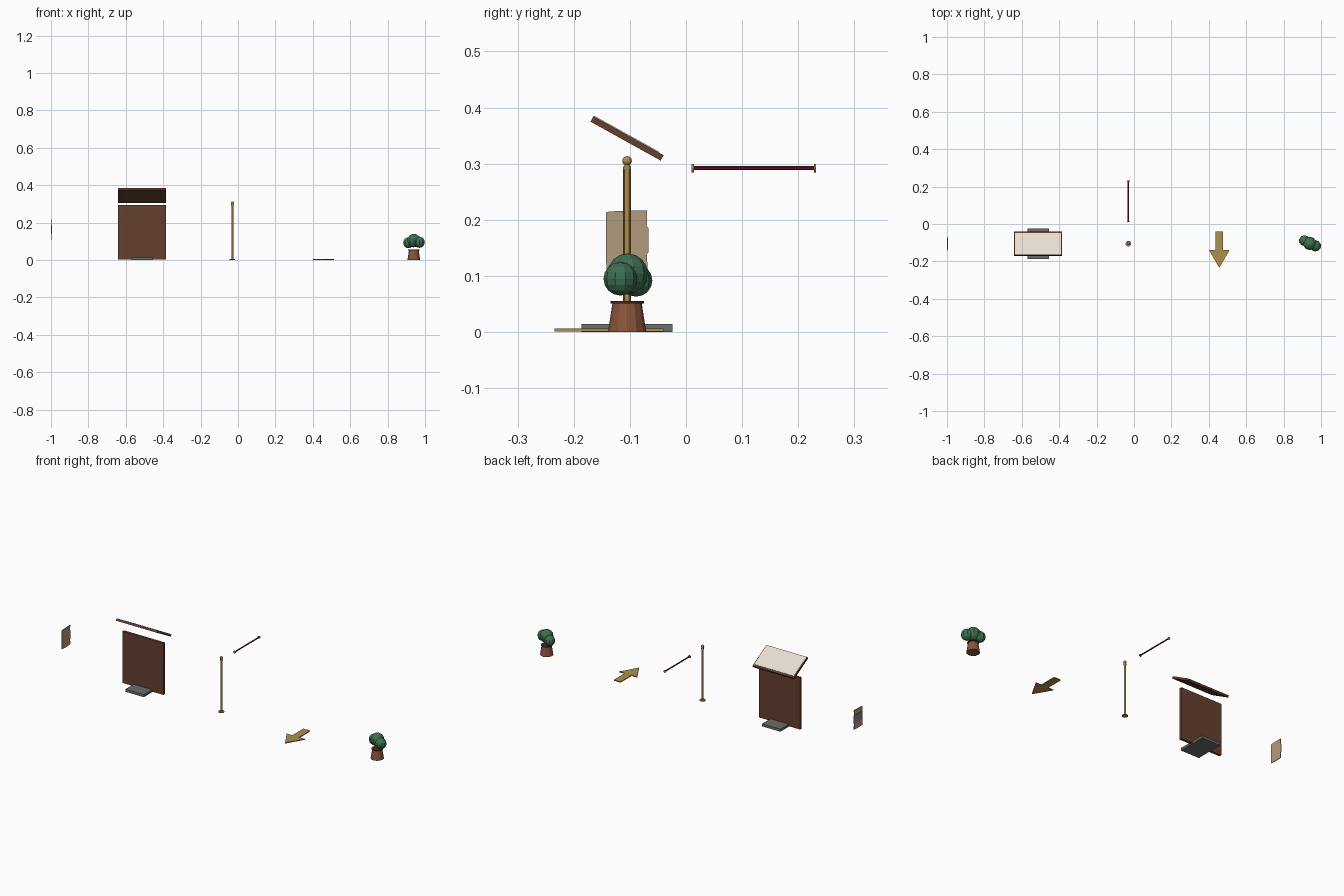
import bpy, bmesh, math
from mathutils import Vector

if "Cube" in bpy.data.objects:
    bpy.data.objects.remove(bpy.data.objects["Cube"])


def material(name, rgb):
    m = bpy.data.materials.new(name)
    m.diffuse_color = (*rgb, 1)
    m.use_nodes = True
    m.node_tree.nodes["Principled BSDF"].inputs["Base Color"].default_value = m.diffuse_color
    return m


WOOD = material("wood", (0.13, 0.05, 0.028))
CREAM = material("cream", (0.80, 0.73, 0.63))
GREY = material("grey_metal", (0.15, 0.15, 0.145))
BRASS = material("brass", (0.43, 0.28, 0.07))
RED = material("rope_red", (0.15, 0.01, 0.025))
CLAY = material("clay", (0.25, 0.09, 0.045))
DARK = material("dark_clay", (0.07, 0.02, 0.012))
LEAF = material("leaf", (0.05, 0.16, 0.085))
PAPER = material("paper", (0.44, 0.33, 0.20))
INK = material("faded_ink", (0.26, 0.25, 0.23))


def finish(name, bm, mat, loc=(0, 0, 0), rot=(0, 0, 0), smooth=False):
    bmesh.ops.recalc_face_normals(bm, faces=bm.faces)
    me = bpy.data.meshes.new(name)
    bm.to_mesh(me)
    bm.free()
    me.materials.append(mat)
    for p in me.polygons:
        p.use_smooth = smooth
    ob = bpy.data.objects.new(name, me)
    ob.location, ob.rotation_euler = loc, rot
    bpy.context.collection.objects.link(ob)
    return ob


def box(name, size, loc, mat, rot=(0, 0, 0)):
    bm = bmesh.new()
    bmesh.ops.create_cube(bm, size=1)
    bmesh.ops.scale(bm, vec=size, verts=bm.verts)
    return finish(name, bm, mat, loc, rot)


def cone(name, r1, r2, depth, loc, mat, sides=12, rot=(0, 0, 0)):
    bm = bmesh.new()
    bmesh.ops.create_cone(bm, cap_ends=True, segments=sides,
                          radius1=r1, radius2=r2, depth=depth)
    return finish(name, bm, mat, loc, rot)


def ball(name, r, loc, mat, u=12, v=8):
    bm = bmesh.new()
    bmesh.ops.create_uvsphere(bm, u_segments=u, v_segments=v, radius=r)
    return finish(name, bm, mat, loc)


def plate(name, pts, thickness, mat):
    """Flat outline of 3D points, extruded along the thickness vector."""
    bm = bmesh.new()
    face = bm.faces.new([bm.verts.new(p) for p in pts])
    ext = bmesh.ops.extrude_face_region(bm, geom=[face], use_keep_orig=True)
    verts = [e for e in ext["geom"] if isinstance(e, bmesh.types.BMVert)]
    bmesh.ops.translate(bm, vec=Vector(thickness), verts=verts)
    return finish(name, bm, mat)


Y = -0.105

# Torn paper sheet, standing in the yz plane, with a faded picture on the back
edge = [(-0.143, 0.213), (-0.136, 0.215), (-0.069, 0.217), (-0.070, 0.189),
        (-0.067, 0.185), (-0.067, 0.142), (-0.070, 0.138), (-0.068, 0.109),
        (-0.110, 0.107), (-0.142, 0.109)]
plate("paper_sheet", [(-0.998, y, z) for y, z in edge], (0.003, 0, 0), PAPER)
box("paper_picture", (0.002, 0.062, 0.045), (-0.999, Y, 0.165), INK)

# Sign board: foot, upright panel and sloping top with a cream sheet
BX = -0.513
box("board_foot", (0.115, 0.162, 0.014), (BX, Y, 0.007), GREY)
box("board_panel", (0.255, 0.014, 0.29), (BX, Y, 0.148), WOOD)
tilt = math.radians(-29)
box("sloping_top", (0.255, 0.143, 0.011), (BX, Y, 0.345), WOOD, (tilt, 0, 0))
normal = Vector((0, -math.sin(tilt), math.cos(tilt)))
along = Vector((0, math.cos(tilt), math.sin(tilt)))
top_sheet_pos = Vector((BX, Y, 0.345)) + normal * 0.006 - along * 0.005
box("top_sheet", (0.247, 0.131, 0.002), top_sheet_pos, CREAM, (tilt, 0, 0))

# Barrier post with a ball finial
PX = -0.03
cone("post_base", 0.015, 0.015, 0.005, (PX, Y, 0.0025), BRASS, 16)
cone("post_shaft", 0.005, 0.005, 0.296, (PX, Y, 0.151), BRASS, 12)
cone("post_collar", 0.0072, 0.0072, 0.006, (PX, Y, 0.292), BRASS, 12)
ball("post_finial", 0.0085, (PX, Y, 0.305), BRASS)

# Barrier rope with end caps
lie = (math.pi / 2, 0, 0)
cone("rope", 0.0037, 0.0037, 0.214, (PX, 0.121, 0.292), RED, 10, lie)
for i, y in enumerate((0.012, 0.230)):
    cone(f"rope_cap_{i}", 0.0075, 0.0075, 0.004, (PX, y, 0.292), BRASS, 12, lie)

# Floor arrow pointing forward
half = [(0.021, -0.040), (0.021, -0.138), (0.056, -0.138)]
outline = half + [(0, -0.234)] + [(-x, y) for x, y in reversed(half)]
plate("floor_arrow", [(0.456 + x, y, 0.001) for x, y in outline],
      (0, 0, 0.005), BRASS)

# Potted shrub
GX = 0.94
cone("pot", 0.034, 0.026, 0.052, (GX, Y, 0.026), CLAY)
cone("pot_rim", 0.030, 0.030, 0.005, (GX, Y, 0.053), DARK)
for i, (x, y, z, r) in enumerate([(GX, -0.104, 0.104, 0.036),
                                  (0.911, -0.089, 0.092, 0.029),
                                  (0.970, -0.117, 0.095, 0.030)]):
    ball(f"foliage_{i}", r, (x, y, z), LEAF, 10, 8)
